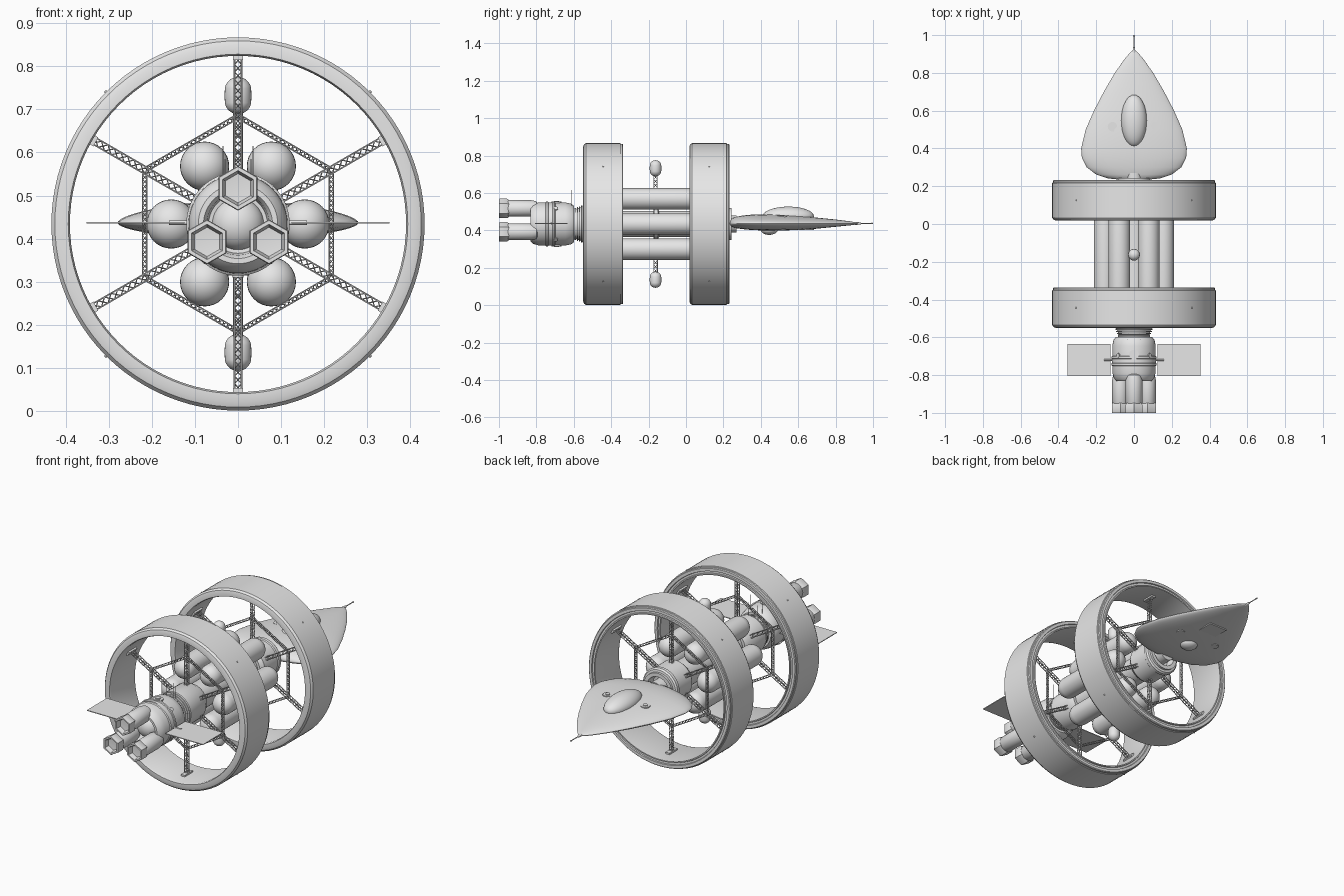
import bpy, bmesh
from math import sin, cos, pi, radians
from mathutils import Vector, Matrix

if "Cube" in bpy.data.objects:
    bpy.data.objects.remove(bpy.data.objects["Cube"])

AXIS = 0.434            # height of the long axis
RING_Y = (-0.443, 0.125)  # centres of the two rings

grey = bpy.data.materials.new("plain_grey")
grey.use_nodes = True
grey.diffuse_color = (0.8, 0.8, 0.8, 1)
grey.node_tree.nodes["Principled BSDF"].inputs["Base Color"].default_value = (0.8, 0.8, 0.8, 1)


def finish(bm, name):
    """Turn a bmesh into a named object, smooth with sharp creases."""
    bmesh.ops.recalc_face_normals(bm, faces=bm.faces)
    for f in bm.faces:
        f.smooth = True
    for e in bm.edges:
        e.smooth = e.calc_face_angle(0) < 0.6
    me = bpy.data.meshes.new(name)
    bm.to_mesh(me)
    bm.free()
    me.materials.append(grey)
    ob = bpy.data.objects.new(name, me)
    bpy.context.collection.objects.link(ob)
    return ob


def lathe(name, profile, segs=48, x=0, z=AXIS, closed=False):
    """Revolve (radius, y) points round a y-directed axis."""
    bm = bmesh.new()
    loops = []
    for r, y in profile:
        if r == 0:
            loops.append([bm.verts.new((x, y, z))] * segs)
        else:
            loops.append([bm.verts.new((x + r * sin(2 * pi * i / segs), y,
                                        z + r * cos(2 * pi * i / segs))) for i in range(segs)])
    pairs = list(zip(loops, loops[1:]))
    if closed:
        pairs.append((loops[-1], loops[0]))
    for a, b in pairs:
        for i in range(segs):
            j = (i + 1) % segs
            bm.faces.new(list(dict.fromkeys((a[i], a[j], b[j], b[i]))))
    return finish(bm, name)


def rod(bm, a, b, r, sides=5):
    a, b = Vector(a), Vector(b)
    d = b - a
    m = Matrix.Translation((a + b) / 2) @ d.to_track_quat('Z', 'Y').to_matrix().to_4x4()
    bmesh.ops.create_cone(bm, cap_ends=True, segments=sides, radius1=r, radius2=r,
                          depth=d.length, matrix=m)


def rod_object(name, a, b, r, sides=24):
    bm = bmesh.new()
    rod(bm, a, b, r, sides)
    return finish(bm, name)


def box(bm, centre, size, turn=Matrix()):
    bmesh.ops.create_cube(bm, size=1, matrix=Matrix.Translation(centre) @ turn
                          @ Matrix.Diagonal((*size, 1)))


def ball(name, centre, size, u=32, v=20):
    bm = bmesh.new()
    bmesh.ops.create_uvsphere(bm, u_segments=u, v_segments=v, radius=1,
                              matrix=Matrix.Translation(centre) @ Matrix.Diagonal((*size, 1)))
    return finish(bm, name)


def truss(bm, a, b, w=0.008, r=0.002):
    """Square lattice girder with zigzag bracing on each side."""
    a, b = Vector(a), Vector(b)
    d = (b - a).normalized()
    side = Vector((0, 1, 0))
    up = d.cross(side)
    corners = [(side * s + up * t) * w for s, t in ((1, 1), (1, -1), (-1, -1), (-1, 1))]
    n = max(2, round((b - a).length / (2.2 * w)))
    for k in range(4):
        c, e = corners[k], corners[(k + 1) % 4]
        rod(bm, a + c, b + c, r)
        for i in range(n):
            p, q = a.lerp(b, i / n), a.lerp(b, (i + 1) / n)
            rod(bm, p + (c if i % 2 else e), q + (e if i % 2 else c), r * 0.7, 4)


def polar(radius, degrees, y):
    t = radians(degrees)
    return Vector((radius * cos(t), y, AXIS + radius * sin(t)))


# Two large rings with rounded edges, spokes and hexagonal bracing
for end, y in zip(("front", "rear"), RING_Y):
    half = 0.107
    section = [(0.39, -0.097), (0.394, -half), (0.413, -half), (0.425, -0.103), (0.433, -0.092),
               (0.433, 0.092), (0.429, 0.094), (0.429, 0.103), (0.425, half), (0.41, half),
               (0.408, 0.101), (0.398, 0.101), (0.396, half), (0.39, half)]
    lathe(end + "_ring", [(r, y + dy) for r, dy in section], 96, closed=True)
    bm = bmesh.new()
    for k in range(6):
        ang = 30 + 60 * k
        truss(bm, polar(0.09, ang, y), polar(0.388, ang, y))
        truss(bm, polar(0.25, ang, y), polar(0.25, ang + 60, y), 0.005, 0.0016)
        box(bm, polar(0.386, ang, y), (0.01, 0.07, 0.024), Matrix.Rotation(-radians(ang), 4, 'Y'))
    finish(bm, end + "_ring_trusses")
    for k in range(4):
        ball(f"{end}_ring_port_{k}", polar(0.433, 45 + 90 * k, y), (0.004,) * 3, 8, 6)

# Six long tanks with domed ends round the core
R, Y0, Y1 = 0.057, -0.40, 0.085
dome = [(R * sin(pi / 2 * i / 8), R * cos(pi / 2 * i / 8)) for i in range(9)]
tank = [(r, Y0 + R - h) for r, h in dome] + [(r, Y1 - R + h) for r, h in reversed(dome)]
for k in range(6):
    p = polar(0.155, 60 * k, 0)
    lathe(f"tank_{k}", tank, 32, p.x, p.z)

# Central core, hub drums and docking collar
lathe("core_tube", [(0, -0.5), (0.07, -0.5), (0.07, -0.175), (0.085, -0.17), (0.085, -0.15),
                    (0.07, -0.145), (0.07, 0.1), (0, 0.1)])
lathe("front_hub", [(0, -0.56), (0.09, -0.56), (0.1, -0.55), (0.1, -0.42), (0.085, -0.39), (0, -0.39)])
lathe("rear_hub", [(0, 0.07), (0.085, 0.07), (0.1, 0.09), (0.1, 0.2), (0.105, 0.205), (0.105, 0.222),
                   (0.098, 0.23), (0.086, 0.232), (0.086, 0.244), (0.066, 0.244), (0.06, 0.2), (0, 0.19)])
lathe("docking_tunnel", [(0, 0.18), (0.045, 0.18), (0.045, 0.27), (0, 0.27)], 32)

# Upper and lower capsules on short booms
for label, s in (("upper", 1), ("lower", -1)):
    mid = AXIS + s * 0.298
    pod = ball(label + "_capsule", (0, 0, 0), (0.031,) * 3)
    for v in pod.data.vertices:
        if abs(v.co.z) > 0.001:
            v.co.z += 0.012 if v.co.z > 0 else -0.012
    pod.location = (0, -0.163, mid)
    bm = bmesh.new()
    truss(bm, (0, -0.163, AXIS + s * 0.07), (0, -0.163, mid - s * 0.038), 0.01)
    finish(bm, label + "_capsule_boom")

# Propulsion module with ribbed neck
lathe("engine_module", [(0, -0.77), (0.068, -0.78), (0.072, -0.82), (0.08, -0.832), (0.092, -0.832),
                        (0.106, -0.817), (0.114, -0.79), (0.115, -0.752), (0.12, -0.748),
                        (0.12, -0.738), (0.116, -0.735), (0.116, -0.715), (0.12, -0.712),
                        (0.12, -0.702), (0.115, -0.698), (0.115, -0.645), (0.109, -0.615),
                        (0.096, -0.598), (0, -0.596)], 64)
neck = [(0.082, -0.6)]
for i in range(4):
    y = -0.594 + i * 0.011
    r = 0.086 + i * 0.004
    neck += [(r, y), (r, y + 0.005), (r - 0.006, y + 0.006), (r - 0.004, y + 0.01)]
lathe("ribbed_neck", neck + [(0.1, -0.55)])
ball("front_dome", (0, -0.775, AXIS), (0.06, 0.05, 0.06))

# Three engines with open six-sided nozzles
for k in range(3):
    p = polar(0.083, 90 + 120 * k, 0)
    lathe(f"engine_{k}", [(0, -0.955), (0.04, -0.955), (0.044, -0.948), (0.044, -0.825), (0.038, -0.8),
                          (0.02, -0.785), (0, -0.783)], 32, p.x, p.z)
    lathe(f"nozzle_{k}", [(0, -0.972), (0.034, -0.975), (0.041, -1), (0.05, -1), (0.052, -0.996),
                          (0.052, -0.957), (0.046, -0.947), (0, -0.947)], 6, p.x, p.z)

# Round hatches, thruster blocks and whip aerials on the module
for s in (1, -1):
    label = "top" if s > 0 else "bottom"
    rod_object(label + "_hatch", (0, -0.692, AXIS + s * 0.1), (0, -0.692, AXIS + s * 0.119), 0.026)
    rod_object(label + "_hatch_cap", (0, -0.692, AXIS + s * 0.1), (0, -0.692, AXIS + s * 0.124), 0.013)
for k in range(4):
    rod_object(f"thruster_block_{k}", polar(0.1, 45 + 90 * k, -0.695), polar(0.121, 45 + 90 * k, -0.695), 0.011, 12)
bm = bmesh.new()
for s in (1, -1):
    rod(bm, (s * 0.035, -0.61, AXIS + 0.09), (s * 0.035, -0.61, 0.615), 0.0014)
    rod(bm, (s * 0.03, -0.58, AXIS + 0.08), (s * 0.03, -0.58, 0.585), 0.0014)
finish(bm, "whip_aerials")

# Flat solar panels on short arms
for label, s in (("left", 1), ("right", -1)):
    bm = bmesh.new()
    box(bm, (s * 0.238, -0.72, AXIS + 0.003), (0.228, 0.172, 0.004))
    finish(bm, label + "_solar_panel")
    rod_object(label + "_panel_arm", (s * 0.11, -0.72, AXIS + 0.003), (s * 0.16, -0.72, AXIS + 0.003), 0.005, 12)

# Teardrop lifting-body lander: y, half width, height above and below the edge
stations = [(0.234, 0.07, 0.018, 0.012), (0.242, 0.14, 0.026, 0.018), (0.262, 0.2, 0.034, 0.025),
            (0.3, 0.25, 0.042, 0.03), (0.35, 0.276, 0.047, 0.035), (0.4, 0.28, 0.049, 0.037),
            (0.5, 0.256, 0.047, 0.038), (0.6, 0.212, 0.04, 0.035), (0.7, 0.16, 0.031, 0.028),
            (0.8, 0.102, 0.021, 0.018), (0.88, 0.045, 0.011, 0.01), (0.908, 0.02, 0.006, 0.006),
            (0.919, 0.006, 0.003, 0.003)]
bm = bmesh.new()
loops = []
N = 48
for y, w, up, down in stations:
    loop = []
    for i in range(N):
        t = 2 * pi * i / N
        h = up * sin(t) ** 1.25 if t < pi else -down * abs(sin(t)) ** 1.1
        loop.append(bm.verts.new((w * cos(t), y, 0.437 + (h if abs(sin(t)) > 1e-6 else 0))))
    loops.append(loop)
for a, b in zip(loops, loops[1:]):
    for i in range(N):
        bm.faces.new((a[i], a[(i + 1) % N], b[(i + 1) % N], b[i]))
bm.faces.new(loops[0])
bm.faces.new(loops[-1])
finish(bm, "lander_hull")
ball("lander_canopy", (0, 0.547, 0.475), (0.068, 0.137, 0.052))
ball("lander_belly_pod", (0, 0.445, 0.402), (0.045, 0.045, 0.026))
for label, s in (("left", 1), ("right", -1)):
    x = s * 0.114
    rod_object(label + "_upper_port", (x, 0.515, 0.45), (x, 0.515, 0.479), 0.025)
    rod_object(label + "_upper_port_cap", (x, 0.515, 0.45), (x, 0.515, 0.483), 0.012)
    rod_object(label + "_lower_port", (x, 0.515, 0.43), (x, 0.515, 0.401), 0.022)
bm = bmesh.new()
box(bm, (0, 0.64, 0.405), (0.11, 0.09, 0.006))
finish(bm, "lander_belly_panel")

# Nose probe
lathe("nose_probe", [(0, 0.9), (0.008, 0.905), (0.006, 0.93), (0.0025, 0.94), (0.0025, 0.99),
                     (0.004, 0.992), (0.004, 0.998), (0, 1)], 12, 0, 0.437)
